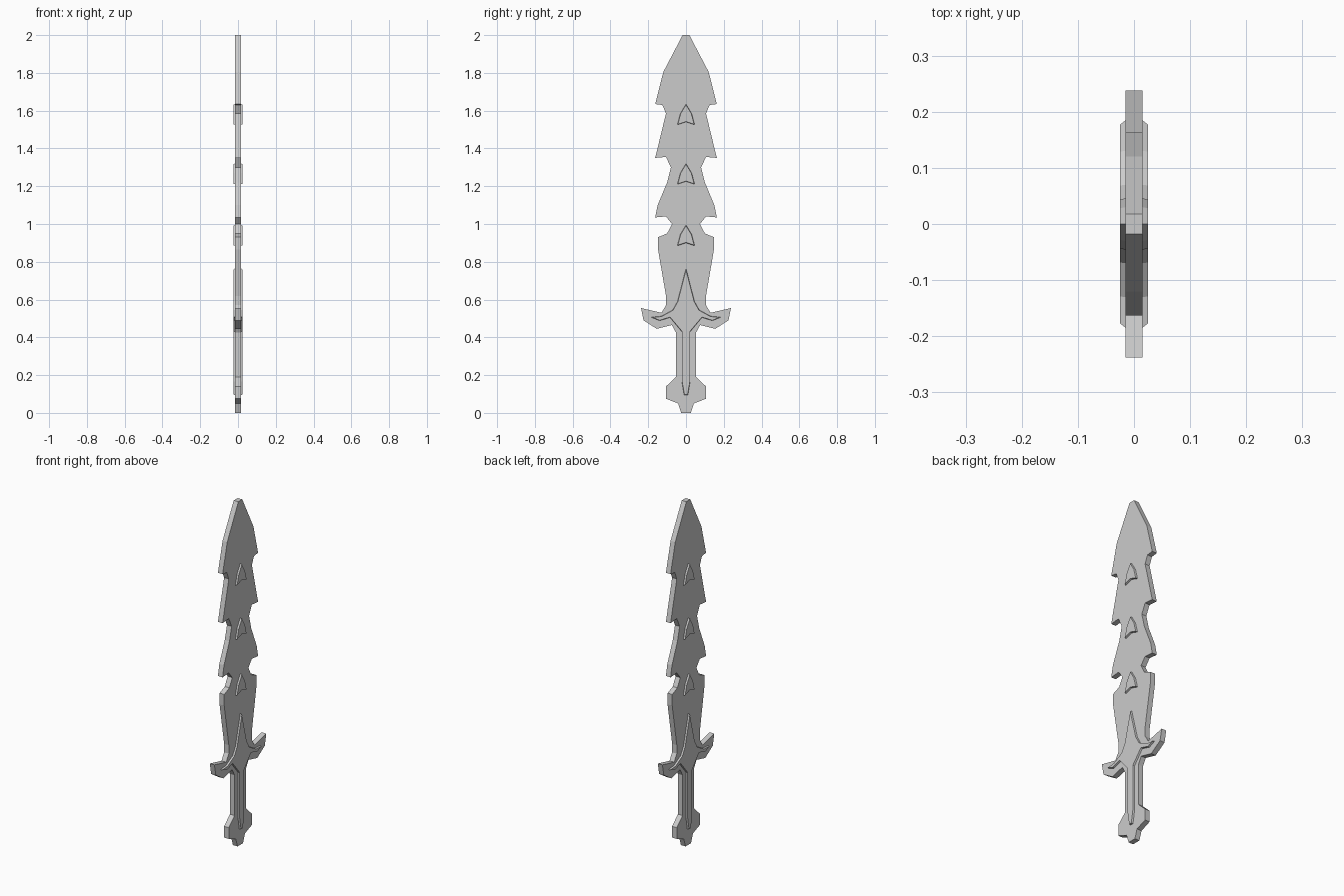
import bpy
import bmesh

cube = bpy.data.objects.get("Cube")
if cube:
    bpy.data.objects.remove(cube, do_unlink=True)

grey = bpy.data.materials.new("plain grey")
grey.use_nodes = True
colour = (0.6, 0.6, 0.6, 1)
grey.diffuse_color = colour
grey.node_tree.nodes["Principled BSDF"].inputs["Base Color"].default_value = colour

HALF = 0.015     # half thickness of the flat body
RAISE = 0.01     # height of the raised ornaments


def mirrored(half):
    """Close a half outline of (y, z) points across y = 0."""
    return half + [(-y, z) for y, z in reversed(half) if y > 0]


def plate(name, half, raised=False, lift=0):
    """Extrude a mirrored outline along x; raised plates get a chamfered step."""
    bm = bmesh.new()
    verts = [bm.verts.new((-HALF, y, z + lift)) for y, z in mirrored(half)]
    back = bm.faces.new(verts)
    grown = bmesh.ops.extrude_face_region(bm, geom=[back], use_keep_orig=True)
    for v in grown["geom"]:
        if isinstance(v, bmesh.types.BMVert):
            v.co.x = HALF
    bmesh.ops.recalc_face_normals(bm, faces=bm.faces[:])
    if raised:
        caps = [f for f in bm.faces if abs(f.normal.x) > 0.9]
        for cap in caps:
            bmesh.ops.inset_region(bm, faces=[cap], thickness=0.002,
                                   depth=RAISE, use_even_offset=True)
    mesh = bpy.data.meshes.new(name)
    bm.to_mesh(mesh)
    bm.free()
    mesh.materials.append(grey)
    obj = bpy.data.objects.new(name, mesh)
    bpy.context.collection.objects.link(obj)
    return obj


# Pommel, grip, guard and notched blade share one flat silhouette
pommel = [(.025, 0), (.042, .05), (.106, .075), (.106, .14), (.053, .19)]
guard = [(.053, .425), (.075, .465), (.155, .445), (.225, .49), (.238, .555),
         (.13, .53), (.106, .57)]
blade = [(.106, .62), (.148, .865), (.148, .93), (.1, .95), (.074, 1),
         (.106, 1.04), (.163, 1.035), (.15, 1.1), (.1, 1.22), (.08, 1.3),
         (.106, 1.355), (.163, 1.35), (.106, 1.585), (.125, 1.63),
         (.163, 1.635), (.12, 1.805), (.018, 2)]
plate("sword_body", pommel + guard + blade)

# Raised inlay running from the grip through the guard into the blade
inlay = [(.01, .095), (.022, .165), (.022, .43), (.085, .505), (.14, .488),
         (.185, .507), (.13, .512), (.07, .545), (.045, .59), (0, .765)]
plate("hilt_inlay", inlay, raised=True)

# Three raised arrowheads up the blade
arrowhead = [(0, .015), (.046, 0), (.03, .06), (0, .11)]
for number, z in enumerate((.885, 1.21, 1.525), 1):
    plate(f"blade_arrowhead_{number}", arrowhead, raised=True, lift=z)
